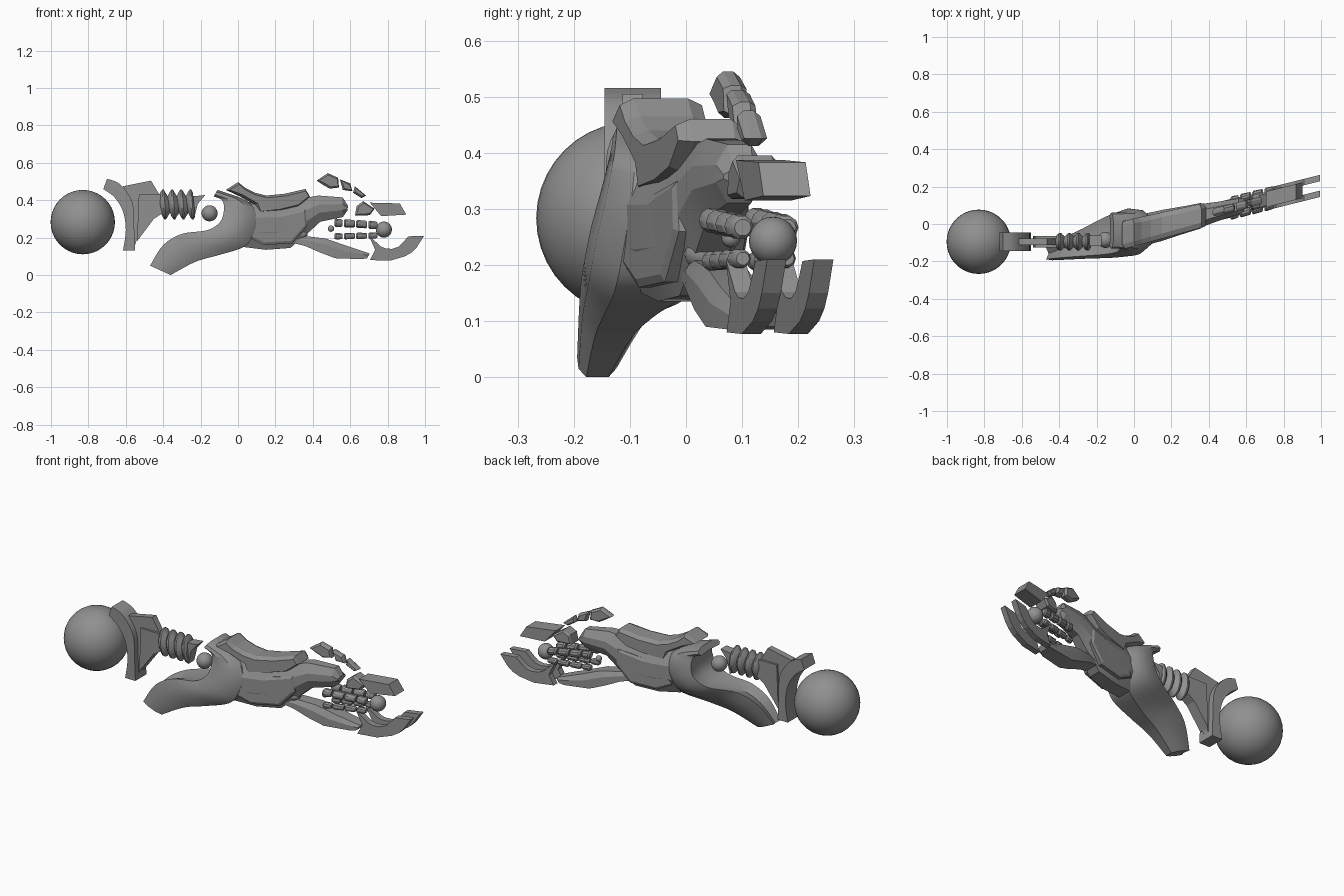
import bpy, bmesh
from math import sin, cos, pi

if "Cube" in bpy.data.objects:
    bpy.data.objects.remove(bpy.data.objects["Cube"])

SHOULDER_Y = -0.095
DARK = bpy.data.materials.new("dark_grey")
DARK.diffuse_color = (.28, .28, .28, 1)
DARK.use_nodes = True
DARK.node_tree.nodes["Principled BSDF"].inputs["Base Color"].default_value = DARK.diffuse_color


def arm_y(x):
    # centre line of forearm and hand, swung towards the back
    return -0.045 + 0.25 * x


def finish(name, bm, smooth=None):
    bmesh.ops.recalc_face_normals(bm, faces=bm.faces)
    me = bpy.data.meshes.new(name)
    bm.to_mesh(me)
    bm.free()
    me.materials.append(DARK)
    ob = bpy.data.objects.new(name, me)
    bpy.context.collection.objects.link(ob)
    if smooth:
        bpy.ops.object.select_all(action='DESELECT')
        ob.select_set(True)
        bpy.context.view_layer.objects.active = ob
        bpy.ops.object.shade_smooth_by_angle(angle=smooth)
    return ob


def ball(name, x, y, z, r, seg=32, scale=(1, 1, 1)):
    bm = bmesh.new()
    bmesh.ops.create_uvsphere(bm, u_segments=seg, v_segments=seg // 2, radius=r)
    bmesh.ops.scale(bm, verts=bm.verts, vec=scale)
    bmesh.ops.translate(bm, verts=bm.verts, vec=(x, y, z))
    return finish(name, bm, 0.6)


def plate(name, pts, hw, yc=None, off=0.0, inset=0.0, depth=0.0, taper=0.0):
    """Front outline thickened in y; each side can rise to an inset face."""
    bm = bmesh.new()
    rings = [[bm.verts.new((x, (arm_y(x) if yc is None else yc) + off
                            + s * hw * (1 - taper * max(x, 0)), z))
              for x, z in pts] for s in (-1, 1)]
    caps = [bm.faces.new(r) for r in rings]
    n = len(pts)
    for i in range(n):
        j = (i + 1) % n
        bm.faces.new((rings[0][i], rings[0][j], rings[1][j], rings[1][i]))
    bmesh.ops.recalc_face_normals(bm, faces=bm.faces)
    if inset:
        bmesh.ops.inset_individual(bm, faces=caps, thickness=inset, depth=depth)
    return finish(name, bm)


def spline(st, n):
    out = []
    for i in range(len(st) - 1):
        a, b, c, d = st[max(i - 1, 0)], st[i], st[i + 1], st[min(i + 2, len(st) - 1)]
        for k in range(n):
            t = k / n
            out.append([0.5 * (2 * q + (r - p) * t + (2 * p - 5 * q + 4 * r - s) * t * t
                               + (3 * q - p - 3 * r + s) * t ** 3)
                        for p, q, r, s in zip(a, b, c, d)])
    return out + [st[-1]]


def loft(name, stations, section, smooth=0.6, n=1):
    """Stations: x0, z0, x1, z1, half width and optionally the y centre."""
    bm = bmesh.new()
    rings = []
    for s in spline(stations, n):
        ring = []
        for u, v in section:
            x, z = s[0] + (s[2] - s[0]) * v, s[1] + (s[3] - s[1]) * v
            yc = s[5] if len(s) > 5 else arm_y(x)
            ring.append(bm.verts.new((x, yc + u * s[4], z)))
        rings.append(ring)
    m = len(section)
    for a, b in zip(rings, rings[1:]):
        for i in range(m):
            j = (i + 1) % m
            bm.faces.new((a[i], a[j], b[j], b[i]))
    bm.faces.new(rings[0])
    bm.faces.new(rings[-1])
    return finish(name, bm, smooth)


ROUND = [(cos(2 * pi * i / 20), 0.5 + 0.5 * sin(2 * pi * i / 20)) for i in range(20)]
OCT = [(-.5, 0), (.5, 0), (1, .35), (1, .65), (.5, 1), (-.5, 1), (-1, .65), (-1, .35)]
SHELL = [(-.85, 0), (0, .12), (.85, 0), (1, .3), (.93, .7), (.55, 1), (-.55, 1), (-.93, .7), (-1, .3)]
BOX = [(-1, 0), (1, 0), (1, .6), (.7, 1), (-.7, 1), (-1, .6)]

# shoulder
ball("shoulder_ball", -.83, SHOULDER_Y, .283, .172, 40)
loft("shoulder_bracket", [(-.72, .46, -.70, .515, .05, SHOULDER_Y),
                          (-.66, .415, -.63, .485, .05, SHOULDER_Y),
                          (-.615, .34, -.565, .39, .05, SHOULDER_Y),
                          (-.60, .24, -.555, .25, .05, SHOULDER_Y),
                          (-.615, .13, -.55, .13, .05, SHOULDER_Y)],
     [(-1, 0), (1, 0), (1, 1), (-1, 1)], 0.5, 5)
plate("shoulder_fin", [(-.615, .475), (-.465, .505), (-.42, .43), (-.52, .43),
                       (-.50, .33), (-.55, .16), (-.57, .38)], .018, SHOULDER_Y)
plate("upper_arm_mount", [(-.53, .43), (-.415, .43), (-.405, .33), (-.45, .30), (-.54, .18)],
      .03, SHOULDER_Y)

# bellows of the upper arm
bellows = [(-.44, -.43, .05)]
for i in range(4):
    x = -.425 + i * .049
    bellows += [(x + dx, x + dx + .012, r) for dx, r in
                ((0, .045), (.01, .066), (.02, .08), (.028, .08), (.037, .064))]
loft("upper_arm_bellows", [(a, .377 + r, b, .377 - r, r * .6, SHOULDER_Y) for a, b, r in bellows],
     ROUND, 0.7)
plate("upper_arm_end", [(-.25, .42), (-.175, .428), (-.215, .38), (-.235, .30), (-.25, .33)],
      .028, -.09)

# elbow
ball("elbow_ball", -.152, -.085, .33, .043, 24)
loft("elbow_guard", [(-.47, .05, -.36, 0, .036, -.158),
                     (-.40, .16, -.23, .07, .06, -.13),
                     (-.30, .22, -.11, .105, .08, -.105),
                     (-.165, .24, .03, .15, .115, -.065),
                     (-.095, .285, .08, .215, .125, -.045),
                     (-.075, .35, .10, .31, .115, -.035),
                     (-.085, .40, .05, .395, .10, -.035),
                     (-.13, .42, -.11, .455, .095, -.035)], SHELL, 0.6, 5)

# forearm
loft("forearm_body", [(.03, .15, .04, .39, .085), (.15, .135, .14, .40, .083),
                      (.28, .145, .26, .395, .073), (.38, .23, .37, .415, .06),
                      (.44, .285, .43, .425, .053), (.56, .31, .56, .415, .042),
                      (.585, .345, .588, .37, .035)], OCT, 0.35)
plate("forearm_top_shell", [(-.065, .455), (0, .497), (.04, .465), (.09, .44), (.15, .425),
                            (.25, .435), (.36, .46), (.385, .42), (.32, .365), (.22, .34),
                            (.11, .33), (.09, .375), (.01, .42)], .048, inset=.012, depth=.026,
      taper=.6)
plate("forearm_side_panel", [(.09, .30), (.22, .325), (.36, .35), (.37, .26), (.29, .17),
                             (.14, .16), (.06, .20)], .083, inset=.015, depth=.007, taper=.75)

# wrist and palm
ball("wrist_pivot", .34, .03, .22, .033, 20, (1, 1, .9))
ball("palm_ball", .497, .08, .248, .017, 16)
ball("finger_ball", .78, .155, .243, .043, 24)
loft("lower_palm", [(.28, .175, .285, .20, .035), (.36, .155, .35, .21, .045),
                    (.44, .12, .47, .195, .05), (.52, .09, .57, .16, .05),
                    (.66, .085, .66, .13, .045), (.69, .09, .705, .115, .04)], BOX, 0.35)

# small jointed rods between the palms
for row, (z, slope, rad) in enumerate(((.28, -.06, .023), (.207, .02, .018))):
    for side in (-1, 1):
        for i, (a, b) in enumerate(((.515, .56), (.566, .626), (.632, .69), (.697, .745))):
            st = []
            for x, r in ((a, rad * .7), (a + .008, rad), (b - .008, rad * .92), (b, rad * .65)):
                zc = z + slope * (x - .52)
                st.append((x, zc - r, x, zc + r, r, arm_y(x) + side * .04))
            loft(f"finger_rod_{row}_{side}_{i}", st, ROUND[::2], 0.5)

# floating knuckle shards
shards = [[(.42, .505), (.48, .545), (.535, .52), (.54, .468), (.49, .462), (.45, .485)],
          [(.545, .512), (.60, .49), (.612, .448), (.56, .455)],
          [(.625, .475), (.685, .425), (.66, .412), (.615, .44)]]
for i, pts in enumerate(shards):
    plate(f"knuckle_shard_{i}", pts, .009, inset=.01, depth=.012)

# upper finger
plate("upper_finger_base", [(.635, .37), (.67, .395), (.73, .355), (.705, .32), (.625, .318)],
      .03, inset=.01, depth=.01)
plate("upper_finger_tip", [(.705, .387), (.865, .383), (.90, .323), (.765, .315)], .042)

# paired lower claws
for side in (-1, 1):
    plate(f"lower_claw_{side}", [(.70, .21), (.74, .175), (.765, .152), (.79, .142), (.825, .14),
                                 (.86, .152), (.885, .178), (.91, .207), (.995, .21), (.957, .15),
                                 (.93, .122), (.893, .10), (.813, .077), (.706, .08), (.733, .135)],
          .017, off=side * .042)
